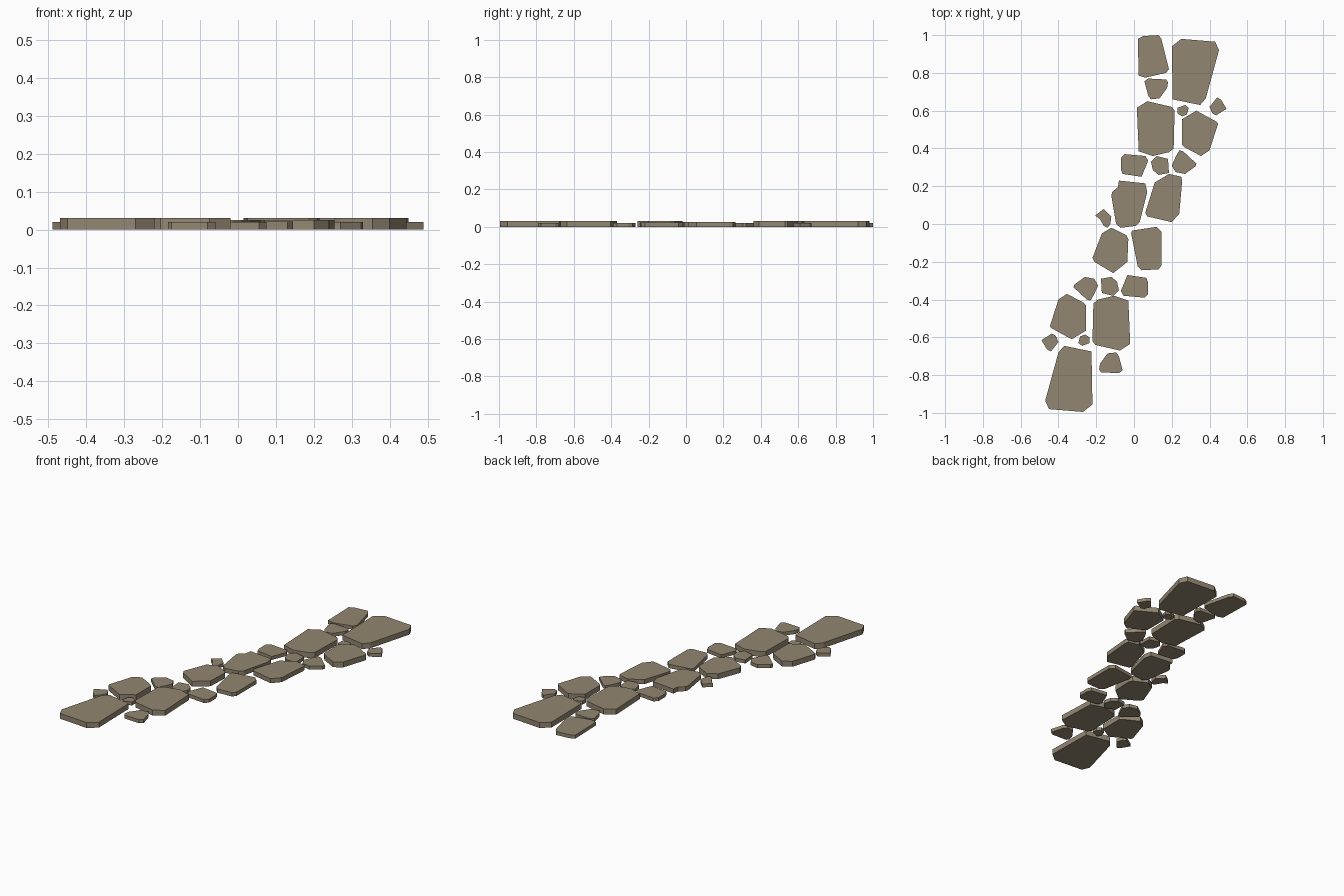
import bpy, bmesh
from math import pi

if "Cube" in bpy.data.objects:
    bpy.data.objects.remove(bpy.data.objects["Cube"])

mat = bpy.data.materials.new("stone")
mat.diffuse_color = (0.29, 0.24, 0.165, 1)
mat.use_nodes = True
mat.node_tree.nodes["Principled BSDF"].inputs["Base Color"].default_value = mat.diffuse_color


def stone(name, outline, height, turn_about=None):
    """Extrude an outline (hundredths of a unit) into a flat slab.
    turn_about = sum of original and half-turned positions."""
    if turn_about:
        sx, sy = turn_about
        outline = [(sx - x, sy - y) for x, y in outline]
    bm = bmesh.new()
    base = bm.faces.new([bm.verts.new((x / 100, y / 100, 0)) for x, y in outline])
    ext = bmesh.ops.extrude_face_region(bm, geom=[base], use_keep_orig=True)
    top = [v for v in ext["geom"] if isinstance(v, bmesh.types.BMVert)]
    bmesh.ops.translate(bm, vec=(0, 0, height), verts=top)
    bmesh.ops.recalc_face_normals(bm, faces=bm.faces)
    mesh = bpy.data.meshes.new(name)
    bm.to_mesh(mesh)
    bm.free()
    mesh.materials.append(mat)
    bpy.context.collection.objects.link(bpy.data.objects.new(name, mesh))


def stone_pair(name, outline, height, turn_about):
    stone(name + "_back", outline, height)
    stone(name + "_front", outline, height, turn_about)


# Stones repeated at both ends of the path, half-turned
stone_pair("large_slab", [(20, 94), (25, 98), (43, 96.5), (45, 92), (38, 66.5), (35, 63), (20.5, 66)],
           0.031, (-2, -1.5))
stone_pair("wide_slab", [(1.5, 61.5), (7, 65), (20, 62), (21.5, 60), (21, 40), (18.5, 38), (10, 36), (2.5, 38.5)],
           0.031, (-0.5, -2))
stone_pair("pointed_slab", [(25.5, 55.5), (33, 60), (44, 54), (44.5, 53), (40, 39), (35.5, 36), (27, 40.5), (25.5, 42)],
           0.031, (0, -1))
stone_pair("edge_cobble", [(5.5, 75.5), (7.5, 77), (17, 76.5), (18, 75), (17.5, 72), (13.5, 66.5), (9, 66), (7.5, 68)],
           0.02, (-0.5, -2))
stone_pair("pebble", [(23, 61.5), (27, 63), (29, 61.5), (28, 58), (25.5, 57), (23, 58.5)],
           0.02, (-0.5, -1.5))
stone_pair("corner_pebble", [(40, 62), (44, 67), (46, 66), (49, 61), (43.5, 57.5), (41.5, 58.5)],
           0.02, (0, -0.5))
stone_pair("left_cobble", [(-7, 35), (-5, 37), (6, 36), (7.5, 33.5), (4, 25), (-6, 26.5), (-7, 29)],
           0.02, (0.5, -2))
stone_pair("middle_cobble", [(9, 33), (12, 36), (18, 34.5), (18.5, 27), (13, 26), (10, 28.5)],
           0.02, (1, -2))
stone_pair("right_cobble", [(22, 35.5), (24, 39), (26, 38.5), (33, 32), (32.5, 30.5), (27, 26.5), (22, 27.5), (20, 31)],
           0.02, (1, -1.5))

# Single stones
stone("end_slab", [(2, 98), (5, 99.5), (13, 100), (14.5, 98), (18.5, 82), (17, 80), (6, 77.5), (2.5, 78.5)], 0.02)
stone("centre_left_slab", [(-8, 23), (6, 21.5), (7, 17), (3, 1), (1, -1), (-7, -2), (-9.5, 0), (-12, 15),
                           (-11.5, 17), (-8.5, 19.5)], 0.026)
stone("centre_right_slab", [(11, 22), (18.5, 26.5), (25, 25), (25.5, 23), (24, 5.5), (20, 1), (7, 4), (6, 6)], 0.026)
stone("lower_left_slab", [(-12, -2), (-4, -6), (-3, -8), (-3.5, -20), (-11, -26), (-21, -20), (-22, -18), (-17, -5)], 0.031)
stone("lower_right_slab", [(-1.5, -5), (-1, -3.5), (12, -1.5), (14.5, -4), (14.5, -22), (13, -24), (4, -24.5), (2, -22.5)], 0.022)
stone("side_pebble", [(-20.5, 4.5), (-16, 8), (-12, 4), (-12.5, 0), (-14, -2), (-16, -1), (-18, 2.5)], 0.02)
